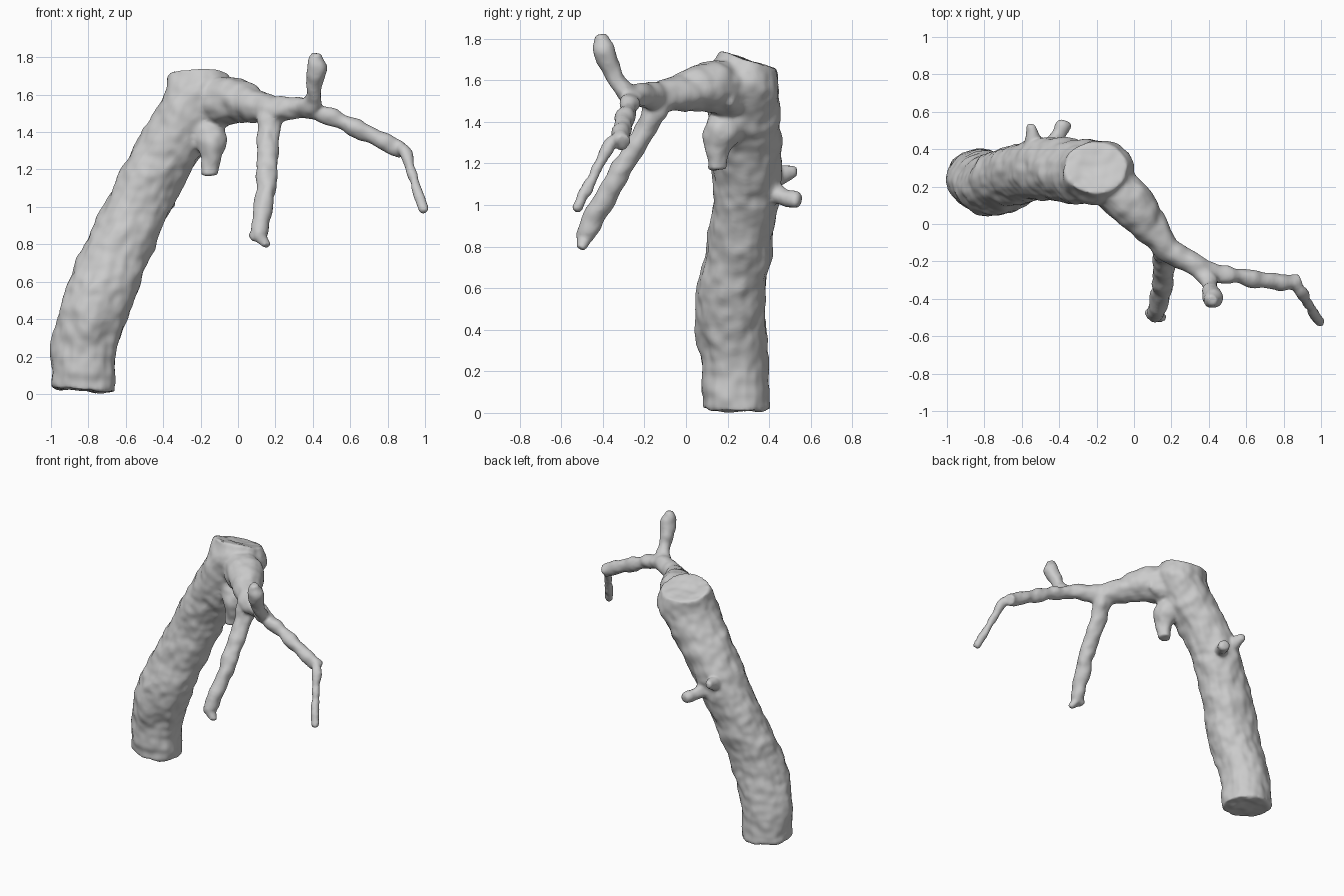
import bpy, bmesh, math
from mathutils import Vector

if "Cube" in bpy.data.objects:
    bpy.data.objects.remove(bpy.data.objects["Cube"])

bm = bmesh.new()
SIDES = 20


def smooth_rows(rows, steps=4):
    """Catmull-Rom interpolation of rows of numbers."""
    out = []
    for i in range(len(rows) - 1):
        a, b, c, d = rows[max(i - 1, 0)], rows[i], rows[i + 1], rows[min(i + 2, len(rows) - 1)]
        for k in range(steps):
            t = k / steps
            out.append([0.5 * (2 * q + (r - p) * t + (2 * p - 5 * q + 4 * r - s) * t * t
                               + (3 * q - p - 3 * r + s) * t ** 3)
                        for p, q, r, s in zip(a, b, c, d)])
    return out + [list(rows[-1])]


def loft(rings):
    loops = [[bm.verts.new(p) for p in ring] for ring in rings]
    for a, b in zip(loops, loops[1:]):
        for i in range(SIDES):
            j = (i + 1) % SIDES
            bm.faces.new((a[i], a[j], b[j], b[i]))
    bm.faces.new(loops[0][::-1])
    bm.faces.new(loops[-1])


ANGLES = [2 * math.pi * i / SIDES for i in range(SIDES)]


def trunk(rows):
    """Rows: centre x y z, half widths in x and y, plane slopes in x and y."""
    rings = []
    for x, y, z, rx, ry, sx, sy in smooth_rows(rows):
        rings.append([(x + rx * math.cos(a), y + ry * math.sin(a),
                       z + sx * rx * math.cos(a) + sy * ry * math.sin(a)) for a in ANGLES])
    loft(rings)


def limb(rows):
    """Rows: centre x y z and radius."""
    pts = smooth_rows(rows)
    c = [Vector(p[:3]) for p in pts]
    rings, u = [], None
    for i, p in enumerate(pts):
        t = (c[min(i + 1, len(c) - 1)] - c[max(i - 1, 0)]).normalized()
        u = t.orthogonal() if u is None else u - t * u.dot(t)
        u.normalize()
        v = t.cross(u)
        rings.append([c[i] + (u * math.cos(a) + v * math.sin(a)) * p[3] for a in ANGLES])
    loft(rings)


# Leaning trunk with a slanted sawn top
trunk([(-.825, .24, .02, .172, .16, -.08, 0),
       (-.82, .235, .25, .18, .165, 0, 0),
       (-.745, .21, .5, .195, .17, 0, 0),
       (-.665, .245, .72, .195, .16, 0, 0),
       (-.565, .28, .95, .19, .16, 0, 0),
       (-.435, .295, 1.2, .19, .168, 0, 0),
       (-.305, .28, 1.4, .21, .172, 0, -.05),
       (-.205, .275, 1.57, .205, .172, 0, -.25),
       (-.205, .3, 1.70, .17, .14, 0, -.33)])

# Main branch and its long outer arm
limb([(-.18, .25, 1.55, .14), (-.02, .12, 1.57, .125), (.09, -.02, 1.54, .09),
      (.18, -.13, 1.52, .072), (.30, -.20, 1.53, .06), (.40, -.25, 1.51, .052),
      (.55, -.275, 1.46, .045), (.70, -.30, 1.39, .045), (.82, -.31, 1.33, .045),
      (.885, -.30, 1.30, .042)])
# Drooping end twig
limb([(.86, -.32, 1.33, .03), (.895, -.37, 1.29, .03), (.93, -.43, 1.18, .03),
      (.96, -.47, 1.08, .03), (.975, -.50, 1.04, .026), (.995, -.53, .975, .022)])
# Upright twig
limb([(.33, -.22, 1.52, .05), (.39, -.28, 1.54, .05), (.41, -.33, 1.60, .042),
      (.41, -.36, 1.66, .042), (.42, -.40, 1.73, .05), (.42, -.405, 1.78, .046),
      (.42, -.41, 1.825, .032)])
# Hanging branch with a forked foot
limb([(.17, -.11, 1.52, .075), (.165, -.16, 1.43, .062), (.16, -.21, 1.34, .055),
      (.155, -.31, 1.17, .052), (.135, -.41, 1.0, .05), (.12, -.46, .9, .045),
      (.11, -.485, .83, .04)])
limb([(.11, -.47, .86, .035), (.09, -.475, .84, .035), (.065, -.48, .83, .025)])
limb([(.11, -.48, .84, .035), (.135, -.495, .81, .032), (.155, -.51, .785, .024)])
# Stub under the bend
limb([(-.2, .22, 1.42, .11), (-.14, .17, 1.34, .085), (-.14, .15, 1.26, .06),
      (-.15, .15, 1.17, .045)])
# Small knots at the back and the right
limb([(-.46, .38, 1.08, .06), (-.41, .47, 1.04, .042), (-.37, .545, 1.02, .036)])
limb([(-.52, .36, 1.11, .06), (-.54, .45, 1.14, .042), (-.55, .535, 1.165, .022)])
limb([(-.06, .22, 1.5, .07), (0, .215, 1.5, .045), (.045, .21, 1.5, .02)])

bmesh.ops.recalc_face_normals(bm, faces=bm.faces)
mesh = bpy.data.meshes.new("broken_tree_trunk")
bm.to_mesh(mesh)
bm.free()
tree = bpy.data.objects.new("broken_tree_trunk", mesh)
bpy.context.collection.objects.link(tree)

# Fuse the limbs, soften the joints and add uneven bark
fuse = tree.modifiers.new("fuse", 'REMESH')
fuse.mode = 'VOXEL'
fuse.voxel_size = 0.012
fuse.use_smooth_shade = True
soft = tree.modifiers.new("soften", 'SMOOTH')
soft.factor = 0.5
soft.iterations = 5
noise = bpy.data.textures.new("bark_noise", 'CLOUDS')
noise.noise_scale = 0.12
noise.noise_depth = 1
bark = tree.modifiers.new("bark", 'DISPLACE')
bark.texture = noise
bark.texture_coords = 'LOCAL'
bark.strength = 0.035
bark.mid_level = 0.5
